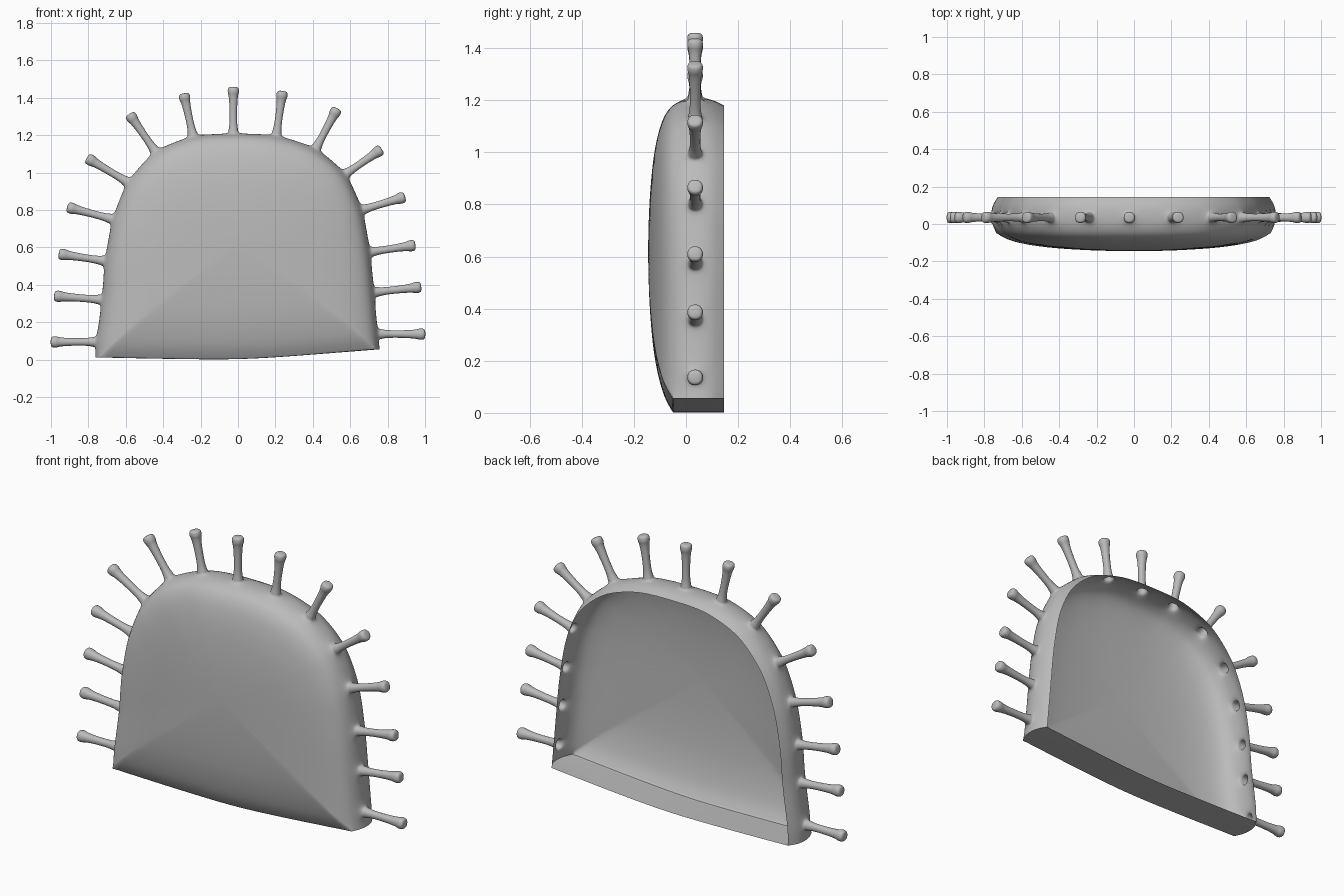
import bpy, bmesh, math
from mathutils import Vector

if "Cube" in bpy.data.objects:
    bpy.data.objects.remove(bpy.data.objects["Cube"])

# peg base (x, z) and tip (x, z), going left to right over the arch
PEGS = [
    (-.757, .095, -1.0, .094), (-.727, .32, -.982, .34), (-.71, .527, -.957, .565),
    (-.668, .75, -.912, .815), (-.587, .947, -.807, 1.078), (-.44, 1.11, -.58, 1.312),
    (-.24, 1.192, -.29, 1.422), (-.025, 1.207, -.025, 1.457), (.205, 1.195, .238, 1.435),
    (.415, 1.125, .53, 1.342), (.572, .99, .767, 1.125), (.662, .80, .892, .87),
    (.705, .575, .947, .612), (.727, .36, .978, .388), (.747, .137, 1.0, .136)]
LEFT, RIGHT = Vector((-.762, .012)), Vector((.757, .055))
CENTRE = Vector((0, .62))
PEG_Y, HALF = .035, .03

# rings from the open back to the front: y, side scale, floor scale
RINGS = [(.145, .955, 1), (.105, .99, 1), (PEG_Y + HALF, 1.003, 1),
         (PEG_Y - HALF, 1.0, 1), (-.05, .965, 1), (-.08, .90, .92),
         (-.102, .81, .81), (-.127, .62, .62), (-.142, .3, .3)]

# outline columns: two beside every peg, one between neighbours, then the floor
bases = [Vector(p[:2]) for p in PEGS]
chain = [LEFT] + bases + [RIGHT]
tangent = [(chain[i + 2] - chain[i]).normalized() for i in range(len(bases))]
cols, peg_col = [(LEFT, 'corner')], []
for i, b in enumerate(bases):
    peg_col.append(len(cols))
    cols += [(b - tangent[i] * HALF, 'side'), (b + tangent[i] * HALF, 'side')]
    if i + 1 < len(bases):
        n = bases[i + 1]
        bulge = (tangent[i] - tangent[i + 1]) * (n - b).length / 8
        cols.append(((b + n) / 2 + bulge, 'side'))
cols.append((RIGHT, 'corner'))
for p in ((.5, .035), (.25, .015), (0, 0), (-.25, .002), (-.5, .006)):
    cols.append((Vector(p), 'floor'))
N = len(cols)

bm = bmesh.new()
crease = bm.edges.layers.float.new('crease_edge')


def ring_point(p, kind, y, side, floor):
    d = p - CENTRE
    sx = floor if kind == 'floor' else side
    sz = side if kind == 'side' else floor
    return bm.verts.new((CENTRE.x + d.x * sx, y, CENTRE.y + d.y * sz))


rows = [[ring_point(p, k, *r) for p, k in cols] for r in RINGS]

# shell walls, leaving an opening where each peg grows out
for r in range(len(rows) - 1):
    for c in range(N):
        if r == 2 and c in peg_col:
            continue
        d = (c + 1) % N
        bm.faces.new((rows[r][c], rows[r][d], rows[r + 1][d], rows[r + 1][c]))

# front dome centre
tip = bm.verts.new((CENTRE.x, -.146, CENTRE.y))
for c in range(N):
    bm.faces.new((rows[-1][c], rows[-1][(c + 1) % N], tip))

# hollow pegs with rounded knobs: (fraction of length, half width)
SECTIONS = [(.07, .029), (.2, .021), (.55, .0215), (.82, .026), (.87, .033),
            (.97, .033), (1.01, .022)]
for i, (bx, bz, tx, tz) in enumerate(PEGS):
    base = Vector((bx, PEG_Y, bz))
    axis = Vector((tx, PEG_Y, tz)) - base
    u = axis.normalized()
    across = Vector((u.z, 0, -u.x))
    depth = Vector((0, 1, 0))
    c = peg_col[i]
    prev = [rows[2][c], rows[2][c + 1], rows[3][c + 1], rows[3][c]]
    for f, h in SECTIONS:
        m = base + axis * f
        cur = [bm.verts.new(m + across * (h * a) + depth * (h * b))
               for a, b in ((-1, 1), (1, 1), (1, -1), (-1, -1))]
        for k in range(4):
            j = (k + 1) % 4
            bm.faces.new((prev[k], prev[j], cur[j], cur[k]))
        prev = cur
    bm.faces.new(prev)

# crisp floor corners that fade out up the front, and a crisp lower front edge
corner_cols = [c for c in range(N) if cols[c][1] == 'corner']
for c in corner_cols:
    for r, v in enumerate((1, 1, 1, 1, .9, .7, .4, .2)):
        bm.edges.get((rows[r][c], rows[r + 1][c]))[crease] = v
for c in range(corner_cols[1], N):
    bm.edges.get((rows[4][c], rows[4][(c + 1) % N]))[crease] = .8

bmesh.ops.recalc_face_normals(bm, faces=bm.faces[:])
mesh = bpy.data.meshes.new('spiked_shell')
bm.to_mesh(mesh)
bm.free()
shell = bpy.data.objects.new('spiked_shell', mesh)
bpy.context.collection.objects.link(shell)

grey = bpy.data.materials.new('plain_grey')
grey.diffuse_color = (.5, .5, .5, 1)
grey.use_nodes = True
grey.node_tree.nodes["Principled BSDF"].inputs["Base Color"].default_value = grey.diffuse_color
mesh.materials.append(grey)

sub = shell.modifiers.new('smooth', 'SUBSURF')
sub.levels = sub.render_levels = 3
bpy.context.view_layer.objects.active = shell
shell.select_set(True)
bpy.ops.object.modifier_apply(modifier=sub.name)
bpy.ops.object.shade_smooth_by_angle(angle=math.radians(35))
